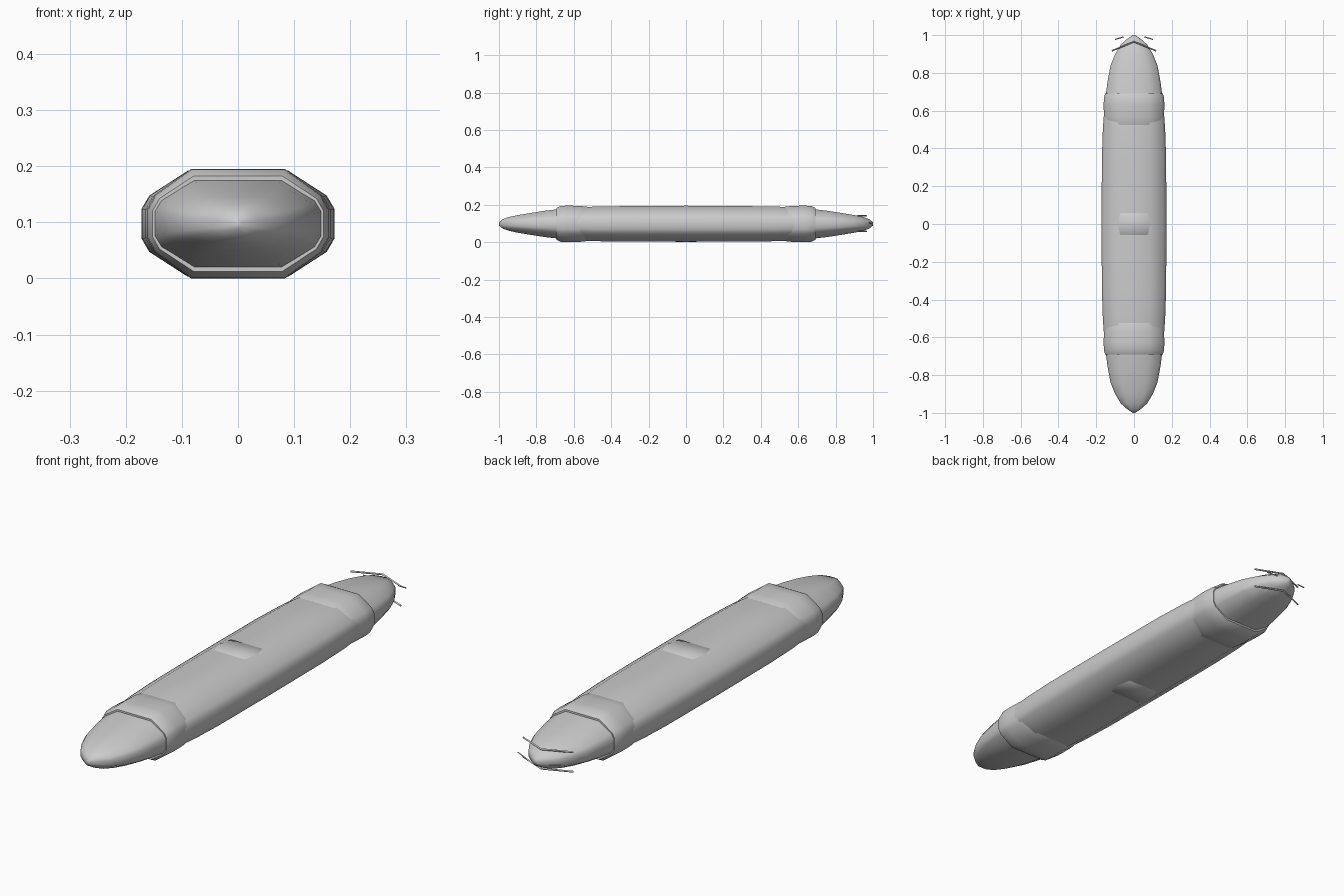
import bpy, bmesh
from mathutils import Vector

if "Cube" in bpy.data.objects:
    bpy.data.objects.remove(bpy.data.objects["Cube"])

ZC = 0.0975
# Flattened twelve-sided cross-section, unit half width and half height
QUARTER = [(1.0, 0.28), (0.92, 0.53), (0.52, 1.0)]
SECTION = (QUARTER
           + [(-x, z) for x, z in reversed(QUARTER)]
           + [(-x, -z) for x, z in QUARTER]
           + [(x, -z) for x, z in reversed(QUARTER)])


def finish(name, bm, angle=0.9):
    bmesh.ops.recalc_face_normals(bm, faces=bm.faces)
    mesh = bpy.data.meshes.new(name)
    bm.to_mesh(mesh)
    bm.free()
    obj = bpy.data.objects.new(name, mesh)
    bpy.context.collection.objects.link(obj)
    bpy.ops.object.select_all(action='DESELECT')
    obj.select_set(True)
    bpy.context.view_layer.objects.active = obj
    bpy.ops.object.shade_smooth_by_angle(angle=angle)
    return obj


def loft(name, stations):
    """Skin the section along y; stations are (y, half width, half height)."""
    bm = bmesh.new()
    rings = [[bm.verts.new((x * w, y, ZC + z * h)) for x, z in SECTION]
             for y, w, h in stations]
    n = len(SECTION)
    for a, b in zip(rings, rings[1:]):
        for i in range(n):
            j = (i + 1) % n
            bm.faces.new((a[i], a[j], b[j], b[i]))
    bm.faces.new(rings[0])
    bm.faces.new(rings[-1])
    return finish(name, bm)


def rod(name, points, r=0.004):
    """Thin bent square wire."""
    curve = bpy.data.curves.new(name, 'CURVE')
    curve.dimensions = '3D'
    curve.bevel_depth = r
    curve.bevel_resolution = 0
    curve.use_fill_caps = True
    spline = curve.splines.new('POLY')
    spline.points.add(len(points) - 1)
    for p, co in zip(spline.points, points):
        p.co = (*co, 1)
    obj = bpy.data.objects.new(name, curve)
    bpy.context.collection.objects.link(obj)


# Long central hull
half = [(0.0, 0.172, 0.0945), (0.35, 0.170, 0.0945), (0.5, 0.165, 0.092),
        (0.6, 0.158, 0.085), (0.66, 0.15, 0.075)]
loft("hull", [(-y, w, h) for y, w, h in reversed(half[1:])] + half)

# Collars and tapered ends, mirrored front to back
collar = [(0.505, 0.145, 0.083), (0.53, 0.153, 0.092), (0.57, 0.159, 0.0965),
          (0.63, 0.161, 0.0975), (0.67, 0.159, 0.0965), (0.692, 0.152, 0.085)]
nose = [(0.66, 0.152, 0.081), (0.75, 0.141, 0.071), (0.84, 0.124, 0.057),
        (0.90, 0.100, 0.047), (0.95, 0.070, 0.036), (0.98, 0.036, 0.025),
        (1.0, 0.006, 0.009)]
for side, s in (("front", -1), ("rear", 1)):
    loft(side + "_collar", [(s * y, w, h) for y, w, h in collar])
    loft(side + "_nose", [(s * y, w, h) for y, w, h in nose])

# Shallow pads in the middle, top and bottom
loft("middle_pad", [(-0.075, 0.10, 0.090), (-0.055, 0.14, 0.0955),
                    (0.0, 0.155, 0.0975), (0.055, 0.14, 0.0955),
                    (0.075, 0.10, 0.090)])

# Thin swept wires around the rear tip
for label, z in (("upper", 0.14), ("lower", 0.058)):
    rod(label + "_wire", [(-0.117, 0.917, z), (0, 0.965, z), (0.117, 0.917, z)])
for label, s in (("left", -1), ("right", 1)):
    rod(label + "_prong", [(s * 0.10, 0.977, 0.105), (s * 0.055, 0.991, 0.098)], 0.003)
